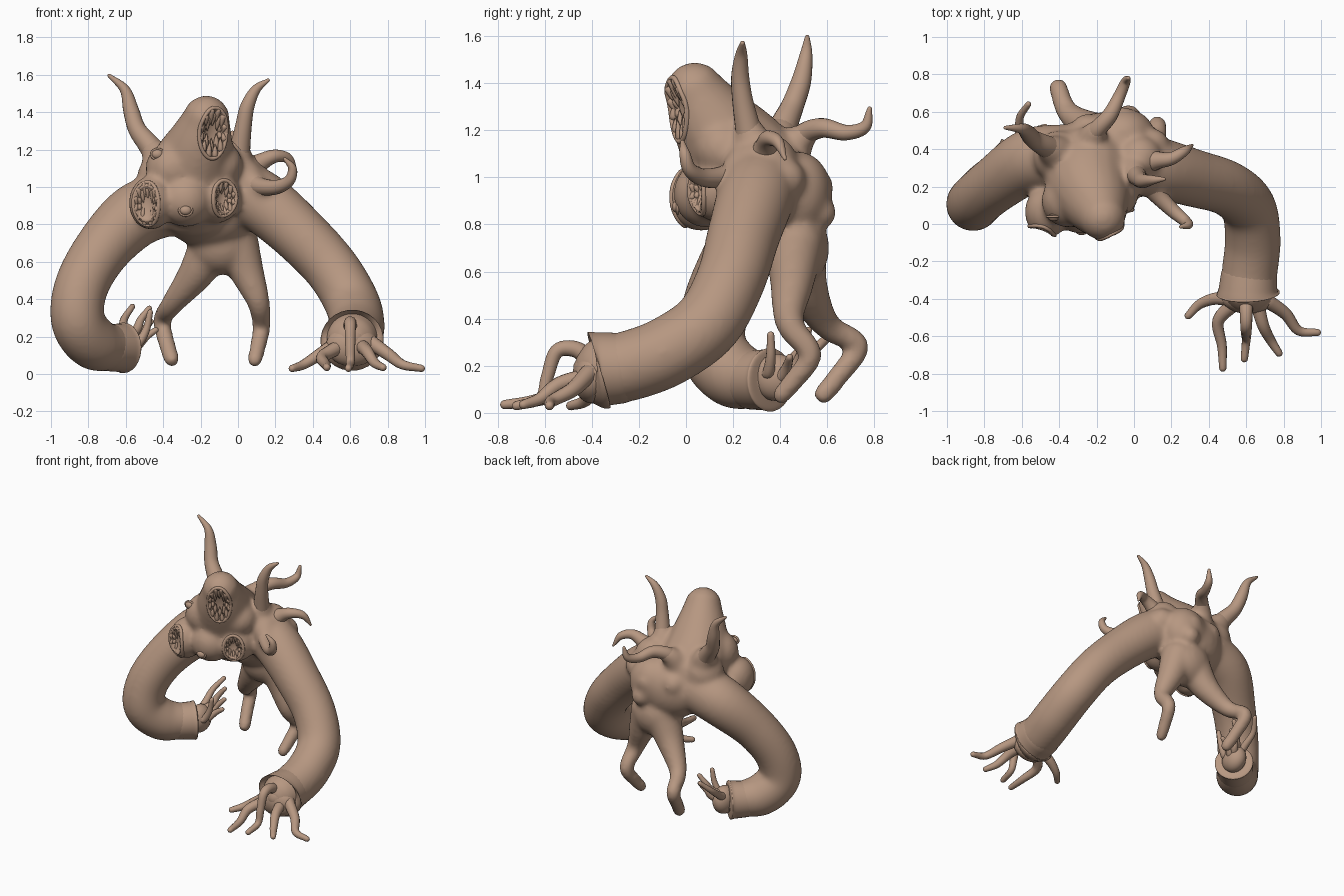
import bpy, bmesh, math
from mathutils import Vector, Matrix
from mathutils.bvhtree import BVHTree

if "Cube" in bpy.data.objects:
    bpy.data.objects.remove(bpy.data.objects["Cube"])

skin = bpy.data.materials.new("skin")
skin.diffuse_color = (.47, .31, .22, 1)
skin.use_nodes = True
skin.node_tree.nodes["Principled BSDF"].inputs["Base Color"].default_value = skin.diffuse_color


def tube(bm, pts, n=18, res=6):
    """Round-ended tapered tube through (x, y, z, radius) points."""
    P = [Vector(p) for p in pts]
    P = [P[0] * 2 - P[1]] + P + [P[-1] * 2 - P[-2]]
    s = []
    for i in range(1, len(P) - 2):
        a, b, c, d = P[i - 1:i + 3]
        for k in range(res):
            t = k / res
            s.append(0.5 * (2 * b + (c - a) * t + (2 * a - 5 * b + 4 * c - d) * t * t
                            + (3 * b - a - 3 * c + d) * t ** 3))
    s.append(P[-2])
    s = [(v.xyz, max(v.w, 0.002)) for v in s]
    t0, t1 = (s[0][0] - s[1][0]).normalized(), (s[-1][0] - s[-2][0]).normalized()
    angs = [math.radians(a) for a in (30, 58, 82)]
    (p0, r0), (p1, r1) = s[0], s[-1]
    s = [(p0 + t0 * r0 * math.sin(a), r0 * math.cos(a)) for a in reversed(angs)] + s \
        + [(p1 + t1 * r1 * math.sin(a), r1 * math.cos(a)) for a in angs]
    rings, nrm = [], None
    for i, (p, r) in enumerate(s):
        t = (s[min(i + 1, len(s) - 1)][0] - s[max(i - 1, 0)][0]).normalized()
        nrm = t.orthogonal() if nrm is None else nrm - t * nrm.dot(t)
        nrm.normalize()
        b = t.cross(nrm)
        rings.append([bm.verts.new(p + r * (nrm * math.cos(2 * math.pi * k / n)
                                            + b * math.sin(2 * math.pi * k / n))) for k in range(n)])
    for A, B in zip(rings, rings[1:]):
        for k in range(n):
            bm.faces.new((A[k], A[(k + 1) % n], B[(k + 1) % n], B[k]))
    bm.faces.new(rings[0][::-1])
    bm.faces.new(rings[-1])


def blob(bm, c, r, rot=None):
    """Ellipsoid at c with radii r."""
    r = r if isinstance(r, tuple) else (r, r, r)
    m = Matrix.Translation(c) @ (rot or Matrix()) @ Matrix.Diagonal((*r, 1))
    bmesh.ops.create_uvsphere(bm, u_segments=24, v_segments=16, radius=1, matrix=m)


def finish(bm, name):
    bmesh.ops.recalc_face_normals(bm, faces=bm.faces)
    for f in bm.faces:
        f.smooth = True
    me = bpy.data.meshes.new(name)
    bm.to_mesh(me)
    bm.free()
    me.materials.append(skin)
    ob = bpy.data.objects.new(name, me)
    bpy.context.collection.objects.link(ob)
    return ob


# --- fused body: head, torso, arms, legs, horn roots ---
bm = bmesh.new()
tube(bm, [(-.17, .04, 1.362, .13), (-.2, .11, 1.24, .18), (-.24, .21, 1.1, .23), (-.24, .3, .97, .25)])
for c, r in [((-.465, .065, .915), (.12, .14, .145)), ((-.28, .09, .93), .145), ((-.12, .15, .945), .14),  # mouth lobes
             ((-.35, .125, 1.1), .145), ((-.1, .16, 1.12), .125),                           # cheeks
             ((-.15, .4, .9), (.27, .2, .23)), ((-.09, .46, .7), (.18, .15, .17)),          # torso
             ((.03, .35, 1.06), .125), ((-.4, .36, 1.05), .14),                             # shoulders
             ((-.06, .48, .93), (.17, .14, .18)), ((-.03, .57, .85), .07),                  # back
             ((-.06, .57, .96), .06), ((-.25, .5, .97), .09), ((.1, .42, .99), .09)]:
    blob(bm, c, r)
tube(bm, [(0, .33, .985, .165), (.14, .295, .91, .165), (.32, .245, .755, .155), (.5, .19, .565, .148),
          (.61, .09, .38, .148), (.635, -.08, .26, .15), (.62, -.24, .2, .15), (.61, -.33, .185, .148)], 28)
tube(bm, [(-.36, .36, .92, .175), (-.55, .34, .845, .172), (-.73, .22, .66, .152), (-.84, .13, .46, .145),
          (-.855, .11, .28, .145), (-.77, .2, .165, .145), (-.66, .31, .14, .12)], 28)
tube(bm, [(-.02, .46, .72, .13), (.045, .45, .55, .095), (.11, .44, .38, .062), (.125, .53, .25, .05),
          (.105, .46, .14, .045), (.09, .405, .075, .042)])
tube(bm, [(-.13, .47, .7, .13), (-.23, .51, .53, .095), (-.355, .6, .37, .06), (-.405, .73, .285, .05),
          (-.38, .65, .16, .046), (-.355, .585, .08, .045)])
for root in ([(-.36, .34, 1.02, .13), (-.43, .39, 1.16, .09), (-.49, .425, 1.24, .045)],
             [(-.03, .31, 1.02, .12), (0, .28, 1.16, .08), (.015, .255, 1.26, .04)],
             [(-.24, .4, 1.04, .12), (-.215, .475, 1.15, .075), (-.17, .54, 1.2, .04)],
             [(.05, .25, 1.03, .11), (.11, .18, 1.0, .06), (.15, .12, .995, .035)]):
    tube(bm, root)
raw = finish(bm, "body_base")
m = raw.modifiers.new("fuse", 'REMESH')
m.mode, m.voxel_size, m.use_smooth_shade = 'VOXEL', 0.014, True
m = raw.modifiers.new("soften", 'SMOOTH')
m.factor, m.iterations = 0.5, 20
dg = bpy.context.evaluated_depsgraph_get()
mesh = bpy.data.meshes.new_from_object(raw.evaluated_get(dg))
body = bpy.data.objects.new("body", mesh)
bpy.context.collection.objects.link(body)
bpy.data.objects.remove(raw)
bvh = BVHTree.FromPolygons([v.co for v in mesh.vertices], [p.vertices for p in mesh.polygons])


def on_skin(p, n, reach=.15):
    """Project p onto the body along n, staying within reach."""
    hit = bvh.ray_cast(p + n * .3, -n, .3 + reach)[0]
    return hit if hit else p - n * reach * .6


# --- mouths: cavity, lip ring and two rows of teeth ---
def mouth(name, c, n, w, h):
    n = Vector(n).normalized()
    up = (Vector((0, 0, 1)) - n * n.z).normalized()
    side = up.cross(n)
    c = on_skin(Vector(c), n)
    rot = Matrix((side, up, n)).transposed().to_4x4()

    def rim(a, k=1):
        return on_skin(c + side * w * k * math.cos(a) + up * h * k * math.sin(a), n, .08)
    cut = bmesh.new()
    blob(cut, c, (w * .97, h * .97, .06), rot)
    cutter = finish(cut, name + "_cutter")
    cutter.hide_render = cutter.hide_viewport = True
    cutter.display_type = 'WIRE'
    b = body.modifiers.new(name, 'BOOLEAN')
    b.operation, b.solver, b.object = 'DIFFERENCE', 'EXACT', cutter
    lip = bmesh.new()
    tube(lip, [(*(rim(2 * math.pi * i / 24) - n * .002), .011) for i in range(25)], 10, 2)
    finish(lip, name + "_lip")
    teeth = bmesh.new()
    for k, depth, count in ((.9, .012, 6), (.68, .036, 5)):
        for sgn in (1, -1):
            for i in range(count):
                a = sgn * math.radians(15 + 150 * i / (count - 1))
                base = rim(a, k) - n * depth
                ln = h * (.2 + .3 * abs(math.sin(a))) * (1.1 if i % 2 else .85)
                tip = base - up * sgn * ln - side * math.cos(a) * w * .12 - n * .004
                tube(teeth, [(*base, w * .22), (*base.lerp(tip, .5), w * .15), (*tip, .002)], 8, 2)
    finish(teeth, name + "_teeth")


mouth("top_mouth", (-.135, -.03, 1.29), (.4, -.88, -.22), .08, .136)
mouth("left_mouth", (-.49, -.03, .91), (-.35, -.93, 0), .072, .115)
mouth("right_mouth", (-.06, .03, .94), (.55, -.83, 0), .068, .095)

# --- small eyes ---
for i, (x, z) in enumerate([(-.43, 1.175), (-.28, .875)]):
    n = Vector((0, -1, 0))
    p = on_skin(Vector((x, .1, z)), n)
    bm = bmesh.new()
    blob(bm, p, (.031, .02, .025))
    tube(bm, [(p.x + .034 * math.cos(a), p.y + .004, p.z + .028 * math.sin(a), .007)
              for a in [2 * math.pi * k / 12 for k in range(13)]], 8, 2)
    finish(bm, f"eye_{i + 1}")

# --- horns and tentacles ---
for name, pts in {
    "left_horn": [(-.42, .39, 1.15, .07), (-.48, .42, 1.23, .058), (-.54, .455, 1.31, .048), (-.572, .49, 1.41, .042),
                  (-.605, .51, 1.52, .027), (-.688, .515, 1.595, .01)],
    "right_horn": [(0, .28, 1.14, .07), (.01, .265, 1.2, .056), (.03, .24, 1.33, .044), (.05, .23, 1.43, .038),
                   (.095, .235, 1.52, .026), (.16, .24, 1.57, .01)],
    "back_tentacle": [(-.23, .44, 1.1, .07), (-.2, .5, 1.18, .05), (-.13, .58, 1.21, .042), (-.08, .68, 1.19, .033),
                      (-.045, .76, 1.215, .026), (-.03, .78, 1.29, .011)],
    "upper_tentacle": [(.03, .33, 1.06, .09), (.12, .34, 1.13, .05), (.2, .35, 1.165, .035), (.27, .39, 1.15, .026),
                       (.31, .42, 1.08, .008)],
    "lower_tentacle": [(.07, .22, 1.02, .06), (.13, .15, 1.0, .047), (.21, .07, 1.0, .038), (.275, .015, 1.035, .03),
                       (.29, -.005, 1.1, .023), (.25, -.015, 1.15, .009)],
}.items():
    bm = bmesh.new()
    tube(bm, pts)
    finish(bm, name)


# --- hands: sleeve-like cuff, palm and five fingers ---
def hand(name, cuff, palm, palm_r, fingers, r):
    bm = bmesh.new()
    tube(bm, cuff, 28)
    finish(bm, name + "_cuff")
    bm = bmesh.new()
    blob(bm, palm, palm_r)
    for f in fingers:
        tube(bm, [(*p, r * (1.4 - .7 * i / (len(f) - 1))) for i, p in enumerate(f)], 12)
    finish(bm, name)


hand("right_hand", [(.615, -.27, .19, .15), (.61, -.35, .185, .158), (.61, -.375, .18, .166), (.61, -.38, .18, .1)],
     (.61, -.4, .15), (.14, .08, .11), [
    [(.51, -.4, .15), (.43, -.4, .1), (.35, -.43, .05), (.29, -.49, .03)],
    [(.53, -.43, .14), (.45, -.52, .09), (.47, -.65, .05), (.475, -.77, .035)],
    [(.6, -.4, .22), (.6, -.47, .27), (.6, -.55, .26), (.6, -.59, .15), (.6, -.62, .06), (.59, -.72, .03)],
    [(.66, -.43, .15), (.69, -.54, .12), (.73, -.62, .06), (.775, -.69, .035)],
    [(.71, -.41, .17), (.81, -.48, .1), (.88, -.57, .05), (.98, -.58, .03)]], .028)
hand("left_hand", [(-.7, .27, .14, .125), (-.63, .34, .14, .13), (-.61, .36, .14, .132), (-.605, .365, .14, .08)],
     (-.59, .385, .15), (.075, .1, .1), [
    [(-.61, .43, .19), (-.61, .49, .23), (-.61, .57, .29), (-.565, .64, .36)],
    [(-.58, .43, .2), (-.54, .47, .24), (-.52, .5, .29), (-.475, .52, .35)],
    [(-.56, .42, .16), (-.53, .46, .19), (-.51, .48, .23), (-.465, .5, .28)],
    [(-.56, .38, .14), (-.53, .41, .16), (-.49, .43, .2), (-.44, .44, .235)],
    [(-.57, .34, .18), (-.53, .35, .17), (-.49, .36, .24), (-.47, .36, .33)]], .022)
